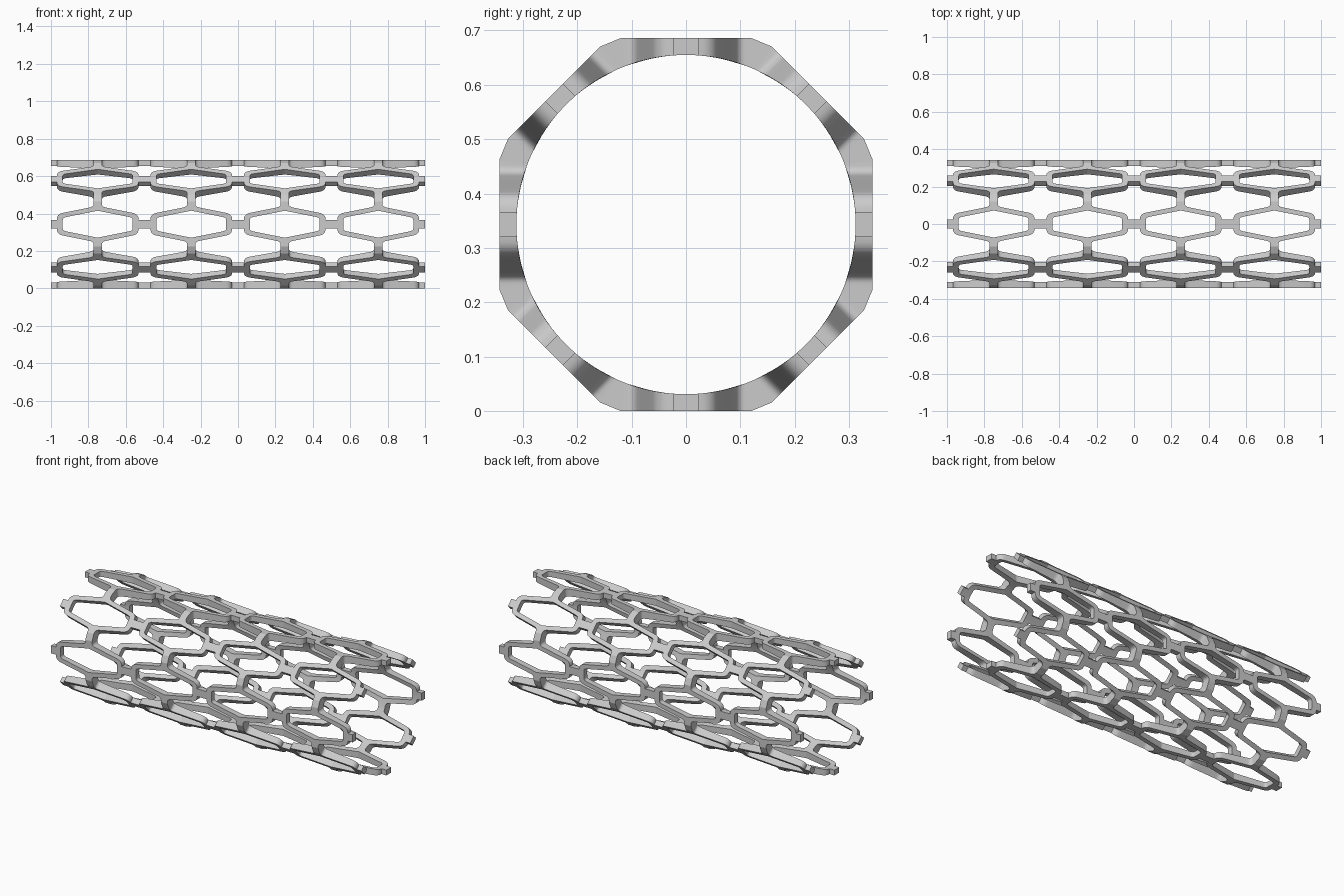
import bpy, bmesh, math
from mathutils import Vector, Matrix

cube = bpy.data.objects.get("Cube")
if cube:
    bpy.data.objects.remove(cube, do_unlink=True)

APOTHEM, BORE, SIDES, ROWS, PITCH = 0.343, 0.312, 8, 4, 0.5
STEP = 2 * math.pi / SIDES
STRAP, CHAMFER, MITRE = 0.108, 0.12, 0.1388   # heights along the strap
MITRE_IN = BORE * math.sin(STEP / 2)


def line(a, b, n):
    return [Vector(a).lerp(Vector(b), i / n) for i in range(n + 1)]


def fillet(a, corner, b, n=6):
    a, c, b = Vector(a), Vector(corner), Vector(b)
    return [a.lerp(c, i / n).lerp(c.lerp(b, i / n), i / n) for i in range(n + 1)]


# Quarter of one hexagonal cell, flat: x along the tube, y around it
inner = (line((0.187, 0), (0.187, 0.023), 1)
         + fillet((0.187, 0.023), (0.187, 0.0346), (0.17, 0.038))[1:]
         + line((0.17, 0.038), (0.045, 0.063), 4)[1:]
         + line((0.045, 0.063), (0.022, 0.0676), 6)[1:])
outer = (line((0.219, 0), (0.219, 0.023), 1)
         + fillet((0.219, 0.023), (0.219, 0.054), (0.187, 0.0606))[1:]
         + line((0.187, 0.0606), (0.045, 0.089), 4)[1:]
         + fillet((0.045, 0.089), (0.022, 0.0936), (0.022, STRAP))[1:])
quads = [(inner[i], outer[i], outer[i + 1], inner[i + 1])
         for i in range(len(inner) - 1)]

# Axial link to the next cell and strap to the neighbouring side
half = PITCH / 2
quads.append((outer[0], Vector((half, 0)), Vector((half, 0.023)), outer[1]))
quads.append((Vector((0, 0.072)), inner[-1], outer[-1], Vector((0, STRAP))))
for lo, hi in ((STRAP, CHAMFER), (CHAMFER, MITRE)):
    quads.append(tuple(Vector(p) for p in
                       ((0, lo), (0.022, lo), (0.022, hi), (0, hi))))


def outer_depth(t):
    drop = max(0, abs(t) - CHAMFER) * math.tan(STEP / 2)
    return APOTHEM - drop


def to_bore(co):
    """Move an outer point inward, square to its flat side, onto the bore."""
    turn = round(math.atan2(co.z, co.y) / STEP) * STEP
    rot = Matrix.Rotation(turn, 3, 'X')
    p = rot.transposed() @ co
    t = abs(p.z)
    if t > STRAP:
        t = STRAP + (t - STRAP) * (MITRE_IN - STRAP) / (MITRE - STRAP)
    t = math.copysign(t, p.z)
    return rot @ Vector((p.x, math.sqrt(BORE ** 2 - t * t), t))


# Outer skin: mirrored quarters repeated along and around the tube
bm = bmesh.new()
for side in range(SIDES):
    rot = Matrix.Rotation(side * STEP, 3, 'X')
    for row in range(ROWS):
        cx = (row - (ROWS - 1) / 2) * PITCH
        for sx, sy in ((1, 1), (-1, 1), (-1, -1), (1, -1)):
            for quad in quads:
                bm.faces.new([bm.verts.new(rot @ Vector(
                    (cx + sx * p.x, outer_depth(p.y), sy * p.y))) for p in quad])
bmesh.ops.remove_doubles(bm, verts=bm.verts, dist=0.0003)
bmesh.ops.recalc_face_normals(bm, faces=bm.faces)

# Wall thickness down to the round bore
ret = bmesh.ops.extrude_face_region(bm, geom=bm.faces[:], use_keep_orig=True)
for v in ret["geom"]:
    if isinstance(v, bmesh.types.BMVert):
        v.co = to_bore(v.co)
bmesh.ops.recalc_face_normals(bm, faces=bm.faces)
bmesh.ops.translate(bm, verts=bm.verts, vec=(0, 0, APOTHEM))

mesh = bpy.data.meshes.new("lattice_tube")
bm.to_mesh(mesh)
bm.free()
tube = bpy.data.objects.new("lattice_tube", mesh)
bpy.context.collection.objects.link(tube)

# Plain metal grey
grey = bpy.data.materials.new("light_grey")
grey.use_nodes = True
colour = (0.6, 0.6, 0.6, 1)
grey.diffuse_color = colour
grey.node_tree.nodes["Principled BSDF"].inputs["Base Color"].default_value = colour
mesh.materials.append(grey)

bpy.ops.object.select_all(action='DESELECT')
tube.select_set(True)
bpy.context.view_layer.objects.active = tube
bpy.ops.object.shade_smooth_by_angle(angle=math.radians(21))
